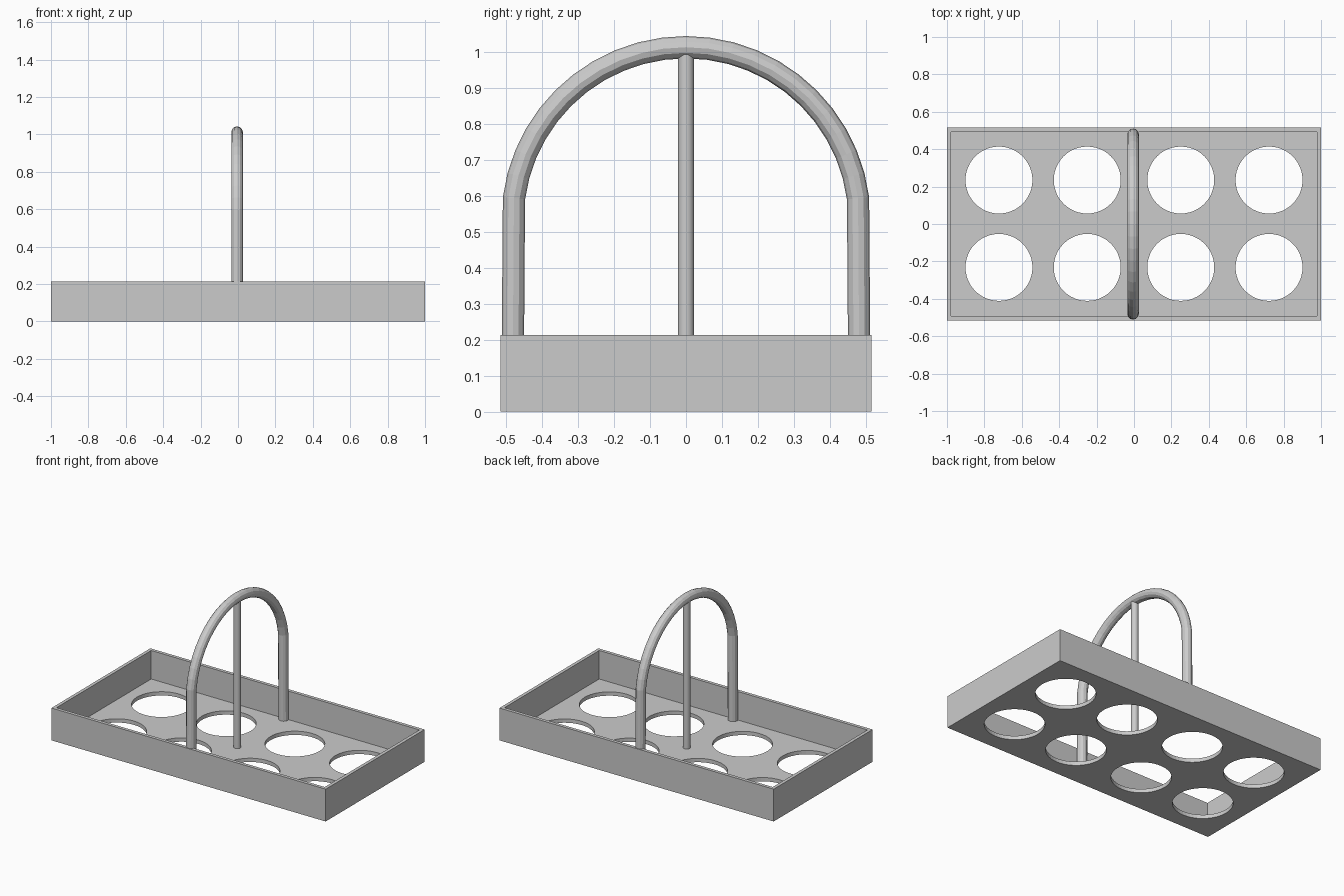
import bpy, bmesh, math
from mathutils import Matrix, Vector

if "Cube" in bpy.data.objects:
    bpy.data.objects.remove(bpy.data.objects["Cube"])

grey = bpy.data.materials.new("plain_grey")
grey.diffuse_color = (0.6, 0.6, 0.6, 1)
grey.use_nodes = True
grey.node_tree.nodes["Principled BSDF"].inputs["Base Color"].default_value = grey.diffuse_color

L, W, H = 2.0, 1.03, 0.213      # tray size
WALL, FLOOR = 0.022, 0.025
HX = -0.005                     # handle plane


def make(name, bm):
    bmesh.ops.recalc_face_normals(bm, faces=bm.faces)
    me = bpy.data.meshes.new(name)
    bm.to_mesh(me)
    bm.free()
    ob = bpy.data.objects.new(name, me)
    bpy.context.collection.objects.link(ob)
    me.materials.append(grey)
    return ob


def box(name, sx, sy, z0, z1):
    bm = bmesh.new()
    bmesh.ops.create_cube(bm, size=1, matrix=Matrix.Translation((0, 0, (z0 + z1) / 2))
                          @ Matrix.Diagonal((sx, sy, z1 - z0, 1)))
    return make(name, bm)


def add_cylinder(bm, x, y, z0, z1, r, sides):
    bmesh.ops.create_cone(bm, cap_ends=True, segments=sides, radius1=r, radius2=r,
                          depth=z1 - z0, matrix=Matrix.Translation((x, y, (z0 + z1) / 2)))


def smooth(ob, angle):
    bpy.ops.object.select_all(action='DESELECT')
    ob.select_set(True)
    bpy.context.view_layer.objects.active = ob
    bpy.ops.object.shade_smooth_by_angle(angle=math.radians(angle))


# Tray: a block with its inside and eight bottle holes cut away
tray = box("tray", L, W, 0, H)
cavity = box("cavity_cutter", L - 2 * WALL, W - 2 * WALL, FLOOR, H + 0.2)
bm = bmesh.new()
for x in (-0.722, -0.25, 0.25, 0.722):
    for y in (-0.232, 0.235):
        add_cylinder(bm, x, y, -0.1, 0.1, 0.179, 48)
holes = make("hole_cutter", bm)
for cutter in (cavity, holes):
    cutter.hide_render = True
    cutter.hide_viewport = False
    m = tray.modifiers.new(cutter.name, 'BOOLEAN')
    m.operation, m.solver, m.object = 'DIFFERENCE', 'EXACT', cutter
bpy.context.view_layer.update()
cut = bpy.data.meshes.new_from_object(tray.evaluated_get(bpy.context.evaluated_depsgraph_get()))
tray.modifiers.clear()
tray.data = cut
for cutter in (cavity, holes):
    bpy.data.objects.remove(cutter)

# Handle: a round tube swept along two legs and a half-circle arch
R, TUBE, ZC, SIDES = 0.482, 0.031, 0.53, 12
path = [Vector((HX, R, FLOOR - 0.005))]
for i in range(1, 24):
    a = math.pi * i / 24
    path.append(Vector((HX, R * math.cos(a), ZC + R * math.sin(a))))
path.append(Vector((HX, -R, FLOOR - 0.005)))
bm = bmesh.new()
rings = []
for i, p in enumerate(path):
    t_in = (p - path[max(i - 1, 0)]).normalized()
    t_out = (path[min(i + 1, len(path) - 1)] - p).normalized()
    t = (t_in + t_out).normalized()
    side = Vector((1, 0, 0))
    up = t.cross(side)
    rings.append([bm.verts.new(p + TUBE * (side * math.cos(b) + up * math.sin(b)))
                  for b in (2 * math.pi * k / SIDES for k in range(SIDES))])
for r0, r1 in zip(rings, rings[1:]):
    for k in range(SIDES):
        n = (k + 1) % SIDES
        bm.faces.new((r0[k], r0[n], r1[n], r1[k]))
bm.faces.new(rings[0])
bm.faces.new(rings[-1])
make("handle", bm)

# Centre post from the tray floor up into the arch
bm = bmesh.new()
add_cylinder(bm, HX, 0, FLOOR - 0.005, 0.995, 0.0225, 24)
smooth(make("centre_post", bm), 30)
